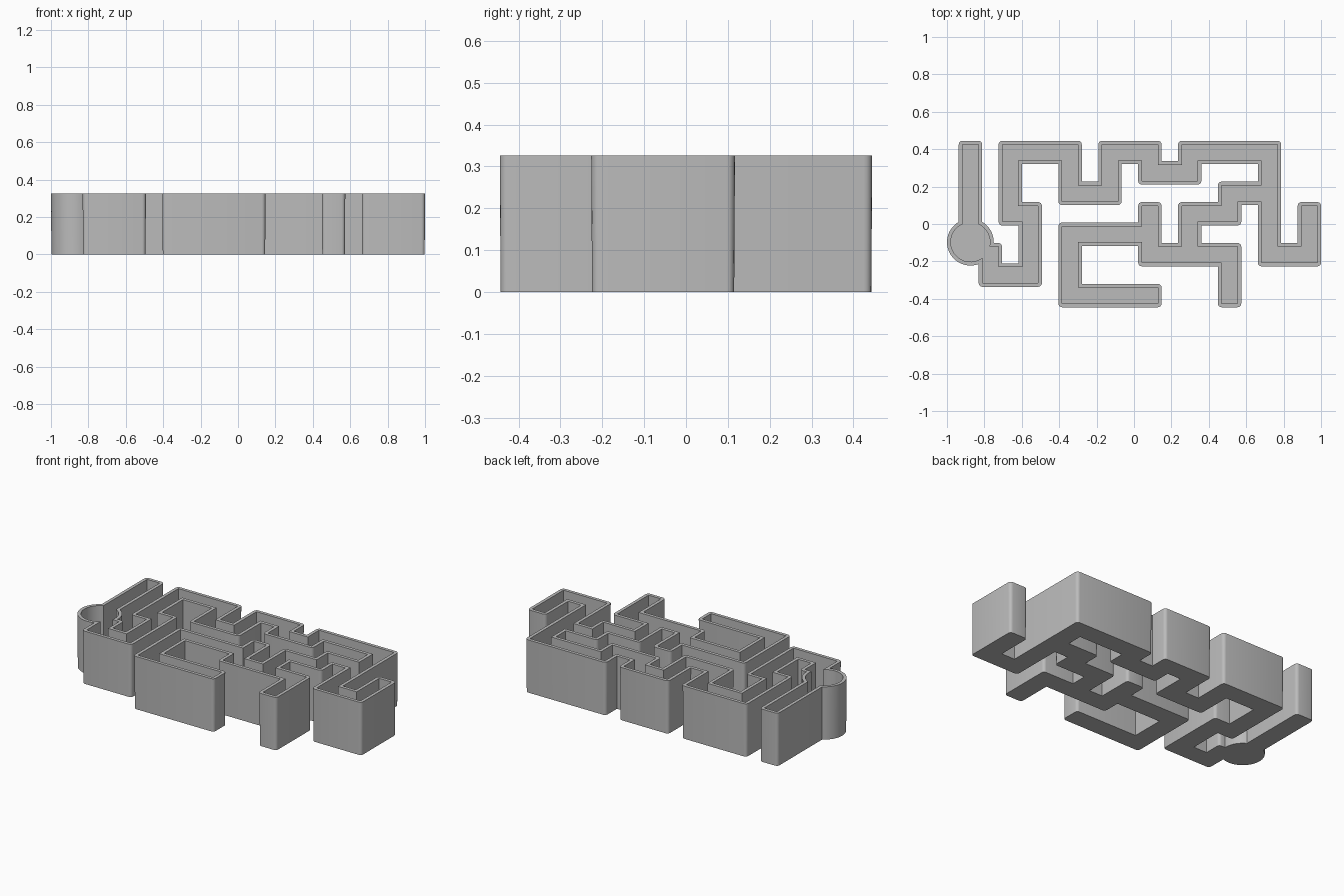
import bpy, bmesh, math
from mathutils import Vector

if "Cube" in bpy.data.objects:
    bpy.data.objects.remove(bpy.data.objects["Cube"])

HEIGHT, FLOOR = 0.326, 0.02     # wall height, floor thickness
HALF, WALL = 0.0425, 0.02       # half width of the channel, wall thickness
RADIUS = 0.105                  # inner radius of the round chamber
ROUND = 4                       # segments on each rounded corner


def place(node):
    """Grid column and row to position."""
    return Vector((0.9375 - 0.1066 * (17 - node[0]), 0.3825 - 0.1093 * node[1]))


def tour(path, *branches):
    """Walk along a path, around each of its branches, and back."""
    out = list(path)
    for b in branches:
        out += b + [path[-1]]
    return out + path[-2::-1]


# Centreline of the branching channel, walked all the way round
WALK = tour(
    [(1, 5), (1, 6), (3, 6), (3, 3), (2, 3), (2, 0), (5, 0), (5, 2), (7, 2), (7, 0),
     (9, 0), (9, 1), (11, 1), (11, 0), (15, 0), (15, 2)],
    tour([(13, 2), (13, 3), (11, 3), (11, 5)],
         tour([(9, 5), (9, 4)],
              tour([(9, 3)]),
              tour([(5, 4), (5, 7), (9, 7)])),
         tour([(13, 5), (13, 7)])),
    tour([(15, 5), (17, 5), (17, 3)]))


def right(d):
    return Vector((d.y, -d.x))


def arc(c, r, a0, a1, n):
    return [c + r * Vector((math.cos(a0 + (a1 - a0) * i / n),
                            math.sin(a0 + (a1 - a0) * i / n))) for i in range(n + 1)]


def corner(c, d, e):
    """Rounded quarter turn starting in direction d."""
    a = math.atan2(d.y, d.x)
    return arc(c, e, a, a + math.pi / 2, ROUND)


def outline(e):
    """Channel outline grown by e, with the same point count for any e."""
    pts = [place(n) for n in WALK]
    w, out = HALF + e, []
    for a, b, c in zip(pts, pts[1:], pts[2:]):
        d1, d2 = (b - a).normalized(), (c - b).normalized()
        r1, r2 = right(d1), right(d2)
        if d1.dot(d2) < -0.5:                       # dead end
            out += corner(b + HALF * (r1 + d1), r1, e)
            out += corner(b + HALF * (d1 - r1), d1, e)
        elif d1.cross(d2) > 0.5:                    # outward corner
            out += corner(b + HALF * (r1 + r2), r1, e)
        elif d1.cross(d2) < -0.5:                   # inward corner
            out.append(b + w * (r1 + r2))
    # Round chamber between the short spur and the straight end bar
    spur, top = place((1, 5)), place((0, 0))
    centre, r = Vector((top.x, -0.097)), RADIUS + e
    east, north, west = Vector((1, 0)), Vector((0, 1)), Vector((-1, 0))
    out += corner(spur + HALF * (east + north), east, e)
    out += arc(centre, r, math.asin((spur.y + w - centre.y) / r), math.acos(w / r), 10)
    out += corner(top + HALF * (east + north), east, e)
    out += corner(top + HALF * (west + north), north, e)
    out += arc(centre, r, math.acos(-w / r),
               2 * math.pi - math.acos((spur.x - w - centre.x) / r), 28)
    return out


# Hollow tray: outer wall with slight draft, rim, inner wall, closed floor
bm = bmesh.new()
rings = [[bm.verts.new((p.x, p.y, z)) for p in outline(e)]
         for e, z in ((WALL - 0.002, 0), (WALL, HEIGHT), (0, HEIGHT), (0, FLOOR))]
for lo, hi in zip(rings, rings[1:]):
    n = len(lo)
    for i in range(n):
        j = (i + 1) % n
        bm.faces.new((lo[i], lo[j], hi[j], hi[i]))
bm.faces.new(rings[0][::-1])
bm.faces.new(rings[-1])
bmesh.ops.remove_doubles(bm, verts=bm.verts[:], dist=1e-5)
bmesh.ops.triangulate(bm, faces=[f for f in bm.faces if len(f.verts) > 4])
bmesh.ops.recalc_face_normals(bm, faces=bm.faces[:])

mesh = bpy.data.meshes.new("channel_tray")
bm.to_mesh(mesh)
bm.free()
grey = bpy.data.materials.new("light_grey")
grey.diffuse_color = (0.5, 0.5, 0.5, 1)
grey.use_nodes = True
grey.node_tree.nodes["Principled BSDF"].inputs["Base Color"].default_value = grey.diffuse_color
mesh.materials.append(grey)
tray = bpy.data.objects.new("channel_tray", mesh)
bpy.context.collection.objects.link(tray)
bpy.context.view_layer.objects.active = tray
tray.select_set(True)
bpy.ops.object.shade_smooth_by_angle(angle=math.radians(35))
